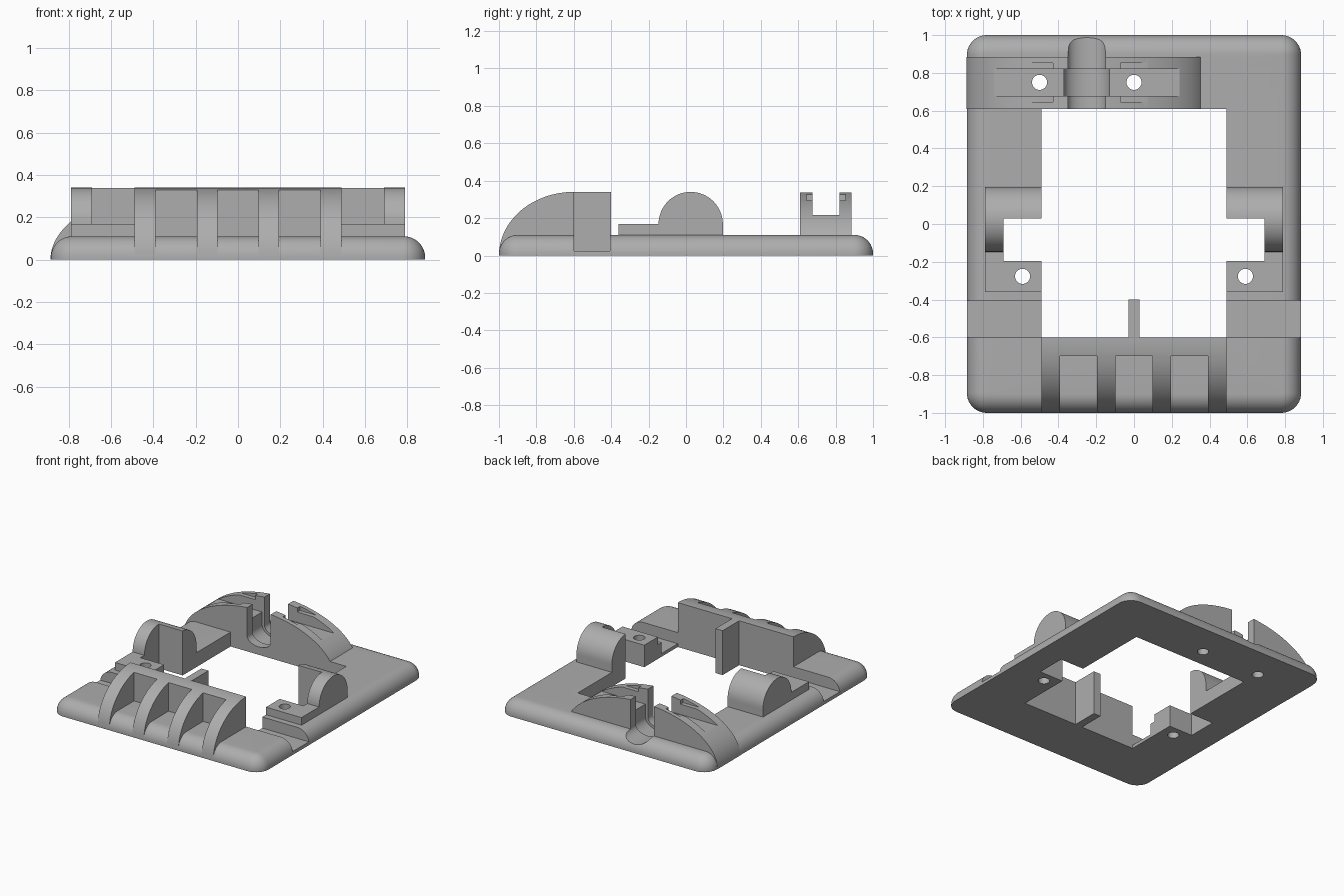
import bpy, bmesh, math

cube = bpy.data.objects.get("Cube")
if cube:
    bpy.data.objects.remove(cube, do_unlink=True)

grey = bpy.data.materials.new("mid_grey")
grey.use_nodes = True
COLOR = (0.42, 0.42, 0.42, 1)
grey.diffuse_color = COLOR
grey.node_tree.nodes["Principled BSDF"].inputs["Base Color"].default_value = COLOR


def finish(name, bm):
    bmesh.ops.recalc_face_normals(bm, faces=bm.faces)
    mesh = bpy.data.meshes.new(name)
    bm.to_mesh(mesh)
    bm.free()
    mesh.materials.append(grey)
    obj = bpy.data.objects.new(name, mesh)
    bpy.context.collection.objects.link(obj)
    return obj


def prism(name, outline, axis, lo, hi):
    """Extrude a 2D outline along x, y or z."""
    place = {"x": lambda a, b, t: (t, a, b),
             "y": lambda a, b, t: (a, t, b),
             "z": lambda a, b, t: (a, b, t)}[axis]
    bm = bmesh.new()
    rings = [[bm.verts.new(place(a, b, t)) for a, b in outline] for t in (lo, hi)]
    for ring in rings:
        bm.faces.new(ring)
    n = len(outline)
    for i in range(n):
        j = (i + 1) % n
        bm.faces.new((rings[0][i], rings[0][j], rings[1][j], rings[1][i]))
    return finish(name, bm)


def box(name, x0, x1, y0, y1, z0, z1):
    return prism(name, [(x0, y0), (x1, y0), (x1, y1), (x0, y1)], "z", z0, z1)


def arc(cx, cy, rx, ry, start, end, steps=32):
    angles = [math.radians(start + (end - start) * i / steps) for i in range(steps + 1)]
    return [(cx + rx * math.cos(a), cy + ry * math.sin(a)) for a in angles]


def cut(targets, *cutters):
    """Subtract every cutter from every target, then drop the cutters."""
    for target in targets:
        for cutter in cutters:
            mod = target.modifiers.new("cut", "BOOLEAN")
            mod.operation = "DIFFERENCE"
            mod.solver = "EXACT"
            mod.object = cutter
            bpy.context.view_layer.objects.active = target
            bpy.ops.object.modifier_apply(modifier=mod.name)
    for cutter in cutters:
        bpy.data.objects.remove(cutter, do_unlink=True)


def hole(x, y):
    return prism("hole_cutter", arc(x, y, 0.04, 0.04, 0, 350, 35), "z", -0.1, 0.6)


def rounded_plate(name, hx, hy, corner, fillet, height):
    bm = bmesh.new()
    levels = [(0, 0)]
    for i in range(13):
        a = math.radians(90 * i / 12)
        levels.append((fillet * (1 - math.cos(a)), height - fillet * (1 - math.sin(a))))
    rings = []
    for inset, z in levels:
        pts = []
        for k, (sx, sy) in enumerate(((1, 1), (-1, 1), (-1, -1), (1, -1))):
            pts += arc(sx * (hx - corner), sy * (hy - corner), corner - inset,
                       corner - inset, 90 * k, 90 * k + 90, 10)
        rings.append([bm.verts.new((x, y, z)) for x, y in pts])
    bm.faces.new(rings[0])
    bm.faces.new(rings[-1])
    for low, high in zip(rings, rings[1:]):
        for i in range(len(low)):
            j = (i + 1) % len(low)
            bm.faces.new((low[i], low[j], high[j], high[i]))
    return finish(name, bm)


TOP = 0.34

# Base plate with central opening and side grooves
plate = rounded_plate("base_plate", 0.885, 1.0, 0.106, 0.1, 0.11)
cut([plate], box("opening_cutter", -0.49, 0.49, -0.6, 0.61, -0.1, 0.5))
for s in (-1, 1):
    x0, x1 = sorted((s * 0.45, s * 1.0))
    cut([plate], box("groove_cutter", x0, x1, -0.6, -0.405, 0.025, 0.5))

# Ribbed front block: quarter ellipse with three pockets
front = prism("front_ribbed_block",
              [(-0.6, 0)] + arc(-0.6, 0, 0.4, TOP, 90, 180), "x", -0.49, 0.49)
for x in (-0.293, 0, 0.293):
    cut([front], box("pocket_cutter", x - 0.098, x + 0.098, -1.1, -0.7, -0.1, 0.5))
divider = box("divider_tab", -0.03, 0.03, -0.605, -0.4, 0, TOP)

# Side brackets: round-topped post joined to a low screw pad
brackets = []
for side, s in (("left", 1), ("right", -1)):
    profile = ([(-0.36, 0.03), (0.197, 0.03)]
               + arc(0.025, 0.168, 0.172, 0.172, 0, 180) + [(-0.36, 0.168)])
    x0, x1 = sorted((s * 0.49, s * 0.79))
    bracket = prism(side + "_bracket", profile, "x", x0, x1)
    brackets.append(bracket)
    x0, x1 = sorted((s * 0.4, s * 0.69))
    cut([bracket, plate], box("notch_cutter", x0, x1, -0.195, 0.03, -0.1, 0.6),
        hole(s * 0.59, -0.277))

# Rear arch with strap channel, slots and cable cradle
CX = -0.25
arch = prism("rear_arch", arc(CX, 0, 0.637, TOP, 0, 180, 64), "y", 0.61, 0.885)
# Trim the arch where it would sink through the plate's opening
cut([arch], box("strap_cutter", CX - 0.8, CX + 0.8, 0.677, 0.82, 0.216, 0.6))
for x in (CX - 0.25, CX + 0.25):
    cut([arch], box("slot_cutter", x - 0.072, x + 0.072, 0.645, 0.853, 0.295, 0.6))
    cut([arch, plate], hole(x, 0.75))
for half, drop, y0, y1 in ((0.1, 0.06, 0.5, 1.1), (0.12, 0.08, 0.677, 0.82)):
    outline = [(CX + half, 0.6), (CX - half, 0.6)] + arc(CX, 0.12, half, drop, 180, 360)
    cut([arch, plate], prism("cradle_cutter", outline, "y", y0, y1))

# Smooth the curves, keep edges crisp
bpy.ops.object.select_all(action="DESELECT")
for obj in [plate, front, divider, arch] + brackets:
    obj.select_set(True)
bpy.context.view_layer.objects.active = plate
bpy.ops.object.shade_smooth_by_angle(angle=math.radians(30))
